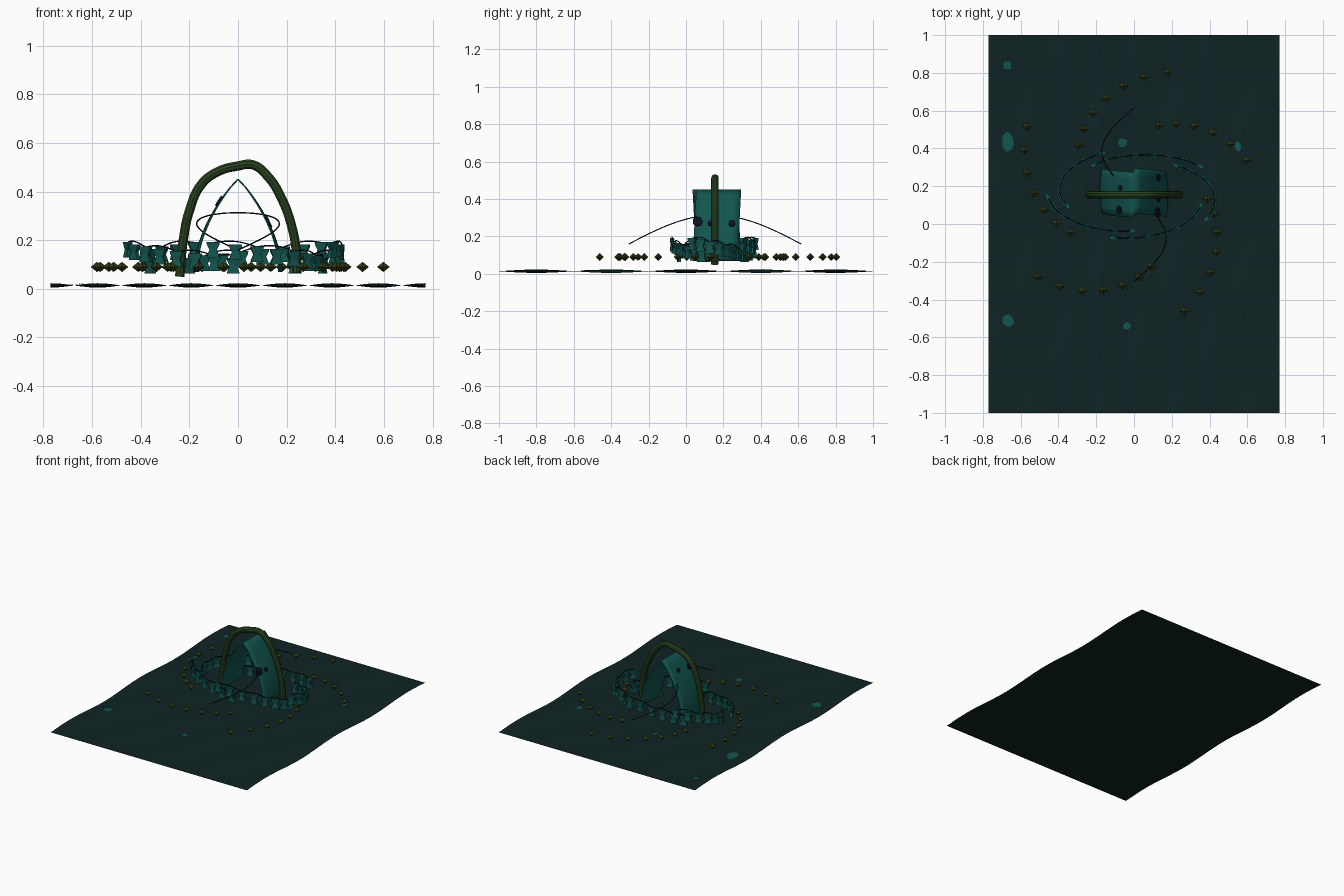
import bpy, bmesh, math, random
from mathutils import Matrix, Vector

random.seed(4)
if "Cube" in bpy.data.objects:
    bpy.data.objects.remove(bpy.data.objects["Cube"])

CENTRE = Vector((0, 0.155, 0))


def material(name, rgb):
    m = bpy.data.materials.new(name)
    m.use_nodes = True
    m.diffuse_color = (*rgb, 1)
    m.node_tree.nodes["Principled BSDF"].inputs["Base Color"].default_value = (*rgb, 1)
    return m


SEABED = material("dark seabed", (0.005, 0.017, 0.017))
TEAL = material("deep teal", (0.006, 0.09, 0.075))
OLIVE = material("dark olive", (0.022, 0.055, 0.014))
BEAD = material("bead olive", (0.03, 0.045, 0.008))
INK = material("ink blue", (0.003, 0.006, 0.016))


def finish(name, bm, mat, smooth=False):
    mesh = bpy.data.meshes.new(name)
    bm.to_mesh(mesh)
    bm.free()
    mesh.materials.append(mat)
    for p in mesh.polygons:
        p.use_smooth = smooth
    ob = bpy.data.objects.new(name, mesh)
    bpy.context.collection.objects.link(ob)
    return ob


def tube(name, points, radius, mat, sides=2, kind="POLY"):
    """Round tube along a path, turned into a mesh."""
    cu = bpy.data.curves.new(name, "CURVE")
    cu.dimensions = "3D"
    cu.bevel_depth = radius
    cu.bevel_resolution = sides
    cu.use_fill_caps = True
    cu.materials.append(mat)
    s = cu.splines.new(kind)
    if kind == "BEZIER":
        s.bezier_points.add(len(points) - 1)
        for bp, p in zip(s.bezier_points, points):
            bp.co = p
            bp.handle_left_type = bp.handle_right_type = "AUTO"
    else:
        s.points.add(len(points) - 1)
        for sp, p in zip(s.points, points):
            sp.co = (*p, 1)
    ob = bpy.data.objects.new(name, cu)
    bpy.context.collection.objects.link(ob)
    bpy.ops.object.select_all(action="DESELECT")
    ob.select_set(True)
    bpy.context.view_layer.objects.active = ob
    bpy.ops.object.convert(target="MESH")
    bpy.ops.object.shade_smooth_by_angle()
    return ob


# Rippled ground sheet
def ground_z(x, y):
    return 0.014 + 0.009 * math.cos(2.5 * math.pi * y) * math.cos(2 * math.pi * x / 0.385)


bm = bmesh.new()
bmesh.ops.create_grid(bm, x_segments=48, y_segments=60, size=1)
for v in bm.verts:
    v.co.x *= 0.77
    v.co.z = ground_z(v.co.x, v.co.y)
finish("ground", bm, SEABED, True)

# Flat patches lying on the ground
bm = bmesh.new()
for x, y, w, h, n in ((-0.67, 0.84, 0.02, 0.02, 4), (-0.67, 0.44, 0.035, 0.055, 9),
                      (-0.67, -0.51, 0.035, 0.035, 8), (-0.04, -0.54, 0.022, 0.02, 7),
                      (-0.06, 0.43, 0.026, 0.028, 7), (0.55, 0.41, 0.02, 0.025, 7)):
    ring = []
    for i in range(n):
        a = 2 * math.pi * (i + 0.5) / n
        r = 1.4 if n == 4 else random.uniform(0.8, 1.1)
        px, py = x + w * r * math.cos(a), y + h * r * math.sin(a)
        ring.append(bm.verts.new((px, py, ground_z(px, py) + 0.004)))
    bm.faces.new(ring)
finish("ground_patches", bm, TEAL)

# Tall arch
tube("arch", [(x, 0.155, z) for x, z in (
    (-0.24, 0.05), (-0.225, 0.2), (-0.2, 0.32), (-0.15, 0.43), (-0.08, 0.483), (0, 0.505),
    (0.06, 0.51), (0.12, 0.465), (0.18, 0.37), (0.22, 0.26), (0.24, 0.15), (0.24, 0.065))],
    0.02, OLIVE, 3, "BEZIER")


# Two bowed panels meeting in a ridge, with dark spots
def panel_x(z):
    t = (0.45 - z) / 0.38
    return 0.168 * math.sin(t * math.pi / 2) ** 0.85 if t > 0 else 0


for side, label in ((1, "left"), (-1, "right")):
    bm = bmesh.new()
    rows = []
    for i in range(13):
        z = 0.45 - 0.38 * i / 12
        rows.append([bm.verts.new((side * (panel_x(z) + 0.012 * (i / 12) * math.sin(math.pi * j / 6)),
                                   0.045 + 0.04 * j + side * 0.01 * (1 - i / 6), z))
                     for j in range(7)])
    for a, b in zip(rows, rows[1:]):
        for j in range(6):
            bm.faces.new((a[j], b[j], b[j + 1], a[j + 1]))
    bmesh.ops.recalc_face_normals(bm, faces=bm.faces)
    ob = finish(label + "_panel", bm, TEAL, True)
    mod = ob.modifiers.new("thickness", "SOLIDIFY")
    mod.thickness = 0.006
    mod.offset = 0

    bm = bmesh.new()
    spots = ((0.062, 0.28, 0.028), (0.13, 0.27, 0.016), (0.245, 0.27, 0.02))
    for y, z, r in spots if side > 0 else ((0.075, 0.36, 0.022), (0.19, 0.37, 0.014)):
        slope = math.atan2(panel_x(z - 0.02) - panel_x(z + 0.02), 0.04)
        place = (Matrix.Translation((side * (panel_x(z) + 0.009), y, z))
                 @ Matrix.Rotation(side * (math.pi / 2 - slope), 4, "Y"))
        bmesh.ops.create_cone(bm, cap_ends=True, segments=7, radius1=r, radius2=r,
                              depth=0.008, matrix=place)
    finish(label + "_panel_spots", bm, INK)

# Two thin sweeping tendrils
for side, label in ((1, "front"), (-1, "back")):
    path = []
    for i in range(25):
        t = i / 24
        path.append((side * 0.17 * math.sin(math.pi * t), 0.155 - side * 0.46 * t,
                     0.16 + 0.153 * math.cos(math.pi * t / 2)))
    tube(label + "_tendril", path, 0.003, INK, 1)

# Five spiral arms of diamond beads
bm = bmesh.new()
for arm in range(5):
    for i in range(1 if arm == 4 else 0, 7):
        a = math.radians(74.5 + 73 * arm + 10.55 * i)
        r = 0.672 - 0.047 * i
        pos = CENTRE + Vector((r * math.cos(a), r * math.sin(a), 0.09))
        top, low = (bm.verts.new(pos + Vector((0, 0, s * 0.021))) for s in (1, -1))
        belt = [bm.verts.new(pos + Vector((0.026 * math.cos(k * math.pi / 2),
                                           0.022 * math.sin(k * math.pi / 2), 0)))
                for k in range(4)]
        for k in range(4):
            bm.faces.new((belt[k], belt[(k + 1) % 4], top))
            bm.faces.new((belt[(k + 1) % 4], belt[k], low))
finish("bead_spirals", bm, BEAD)


# Five inner spiral arms of waisted shells, each with a looping wire
def arm_point(arm, t):
    a = math.radians(185 + 72 * arm + 82 * t)
    r = 1.11 - 0.2 * t
    return CENTRE + Vector((0.41 * r * math.cos(a), 0.212 * r * math.sin(a), 0.16 - 0.065 * t))


bm = bmesh.new()
for arm in range(5):
    for i in range(8):
        t = i / 7
        pos = arm_point(arm, t)
        along = arm_point(arm, t + 0.02) - arm_point(arm, t - 0.02)
        turn = Matrix.Translation(pos) @ Matrix.Rotation(math.atan2(along.y, along.x), 4, "Z")
        rings = []
        for z, w, d in ((-0.032, 0.026, 0.01), (-0.02, 0.023, 0.009), (0, 0.015, 0.007),
                        (0.02, 0.025, 0.009), (0.032, 0.027, 0.01)):
            rings.append([bm.verts.new(turn @ Vector((sx * w, sy * d, z)))
                          for sx, sy in ((-1, -1), (1, -1), (1, 1), (-1, 1))])
        bm.faces.new(rings[0][::-1])
        bm.faces.new(rings[-1])
        for lo, hi in zip(rings, rings[1:]):
            for k in range(4):
                bm.faces.new((lo[k], lo[(k + 1) % 4], hi[(k + 1) % 4], hi[k]))
finish("shell_spirals", bm, TEAL)

for arm in range(5):
    path = []
    for i in range(29):
        p = arm_point(arm, i / 28)
        p.z += 0.03 + 0.014 * abs(math.sin(math.pi * i / 8))
        path.append(p)
    path.append(path[-1] - Vector((0, 0, 0.07)))
    tube("arm_wire", path, 0.003, INK, 1)
